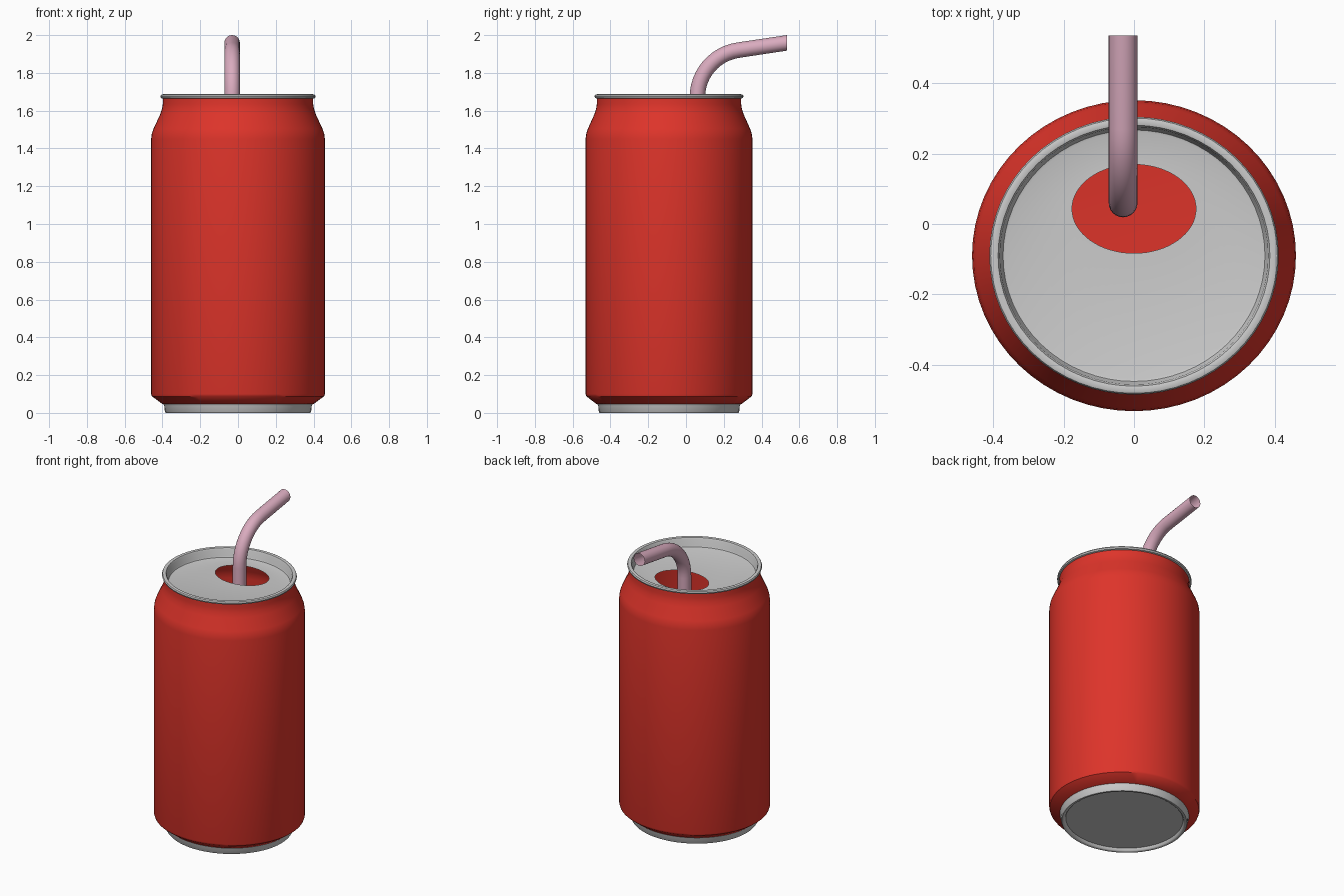
import bpy, bmesh
from math import sin, cos, radians, pi

if "Cube" in bpy.data.objects:
    bpy.data.objects.remove(bpy.data.objects["Cube"])

CY = -0.09      # can axis in y
SQ = 0.96       # can is slightly squashed in y
N = 64


def material(name, rgb):
    m = bpy.data.materials.new(name)
    m.diffuse_color = (*rgb, 1)
    m.use_nodes = True
    m.node_tree.nodes["Principled BSDF"].inputs["Base Color"].default_value = m.diffuse_color
    return m


def oval(r, z):
    """Horizontal ring of the can."""
    return [(r * cos(2 * pi * i / N), CY + SQ * r * sin(2 * pi * i / N), z) for i in range(N)]


def skin(name, rings, mat=None, cap=False, angle=35):
    """Join consecutive rings with quads; optionally close the last ring."""
    bm = bmesh.new()
    loops = [[bm.verts.new(p) for p in ring] for ring in rings]
    n = len(loops[0])
    for a, b in zip(loops, loops[1:]):
        for i in range(n):
            j = (i + 1) % n
            bm.faces.new((a[i], a[j], b[j], b[i]))
    if cap:
        bm.faces.new(loops[-1])
    bmesh.ops.recalc_face_normals(bm, faces=bm.faces)
    me = bpy.data.meshes.new(name)
    bm.to_mesh(me)
    bm.free()
    ob = bpy.data.objects.new(name, me)
    bpy.context.collection.objects.link(ob)
    if mat:
        me.materials.append(mat)
    bpy.ops.object.select_all(action='DESELECT')
    ob.select_set(True)
    bpy.context.view_layer.objects.active = ob
    bpy.ops.object.shade_smooth_by_angle(angle=radians(angle))
    return ob


red = material("red_paint", (0.73, 0.034, 0.023))
pink = material("pink_plastic", (0.70, 0.41, 0.52))

# Painted body: neck, shoulder, wall, lower chamfer and inner floor
body = [(0.398, 1.67), (0.398, 1.635), (0.402, 1.61), (0.412, 1.58), (0.447, 1.505),
        (0.456, 1.48), (0.46, 1.45), (0.46, 0.10), (0.456, 0.088), (0.40, 0.047), (0.385, 0.045)]
skin("can_body", [oval(r, z) for r, z in body], red, cap=True)

# Lid: rolled rim, recessed wall and panel with an oval opening
lid = [(0.398, 1.664), (0.408, 1.667), (0.411, 1.676), (0.407, 1.684), (0.397, 1.687),
       (0.386, 1.684), (0.381, 1.675), (0.376, 1.635), (0.372, 1.627), (0.365, 1.625)]
opening = [(0.176 * cos(2 * pi * i / N), 0.043 + 0.126 * sin(2 * pi * i / N), 1.625)
           for i in range(N)]
skin("can_lid", [oval(r, z) for r, z in lid] + [opening])

# Base: standing ring with a shallow recessed disc
base = [(0.395, 0.046), (0.39, 0.035), (0.387, 0.006), (0.382, 0.0), (0.37, 0.0),
        (0.364, 0.004), (0.358, 0.018)]
skin("can_base", [oval(r, z) for r, z in base], cap=True)

# Straw: upright tube, bend, then a gently rising mouthpiece with a vertical cut
R, BEND, BEND_Z = 0.041, 0.253, 1.67
path = [(0.06, 0.08, 90)]
for k in range(13):
    t = 81.3 * k / 12
    path.append((0.06 + BEND * (1 - cos(radians(t))), BEND_Z + BEND * sin(radians(t)), 90 - t))
path.append((0.535, 1.959, 0))


def tube_ring(y, z, heading, n=24):
    h = radians(heading)
    return [(-0.031 + R * cos(2 * pi * i / n),
             y - R * sin(2 * pi * i / n) * sin(h),
             z + R * sin(2 * pi * i / n) * cos(h)) for i in range(n)]


skin("straw", [tube_ring(*p) for p in path], pink, angle=40)
